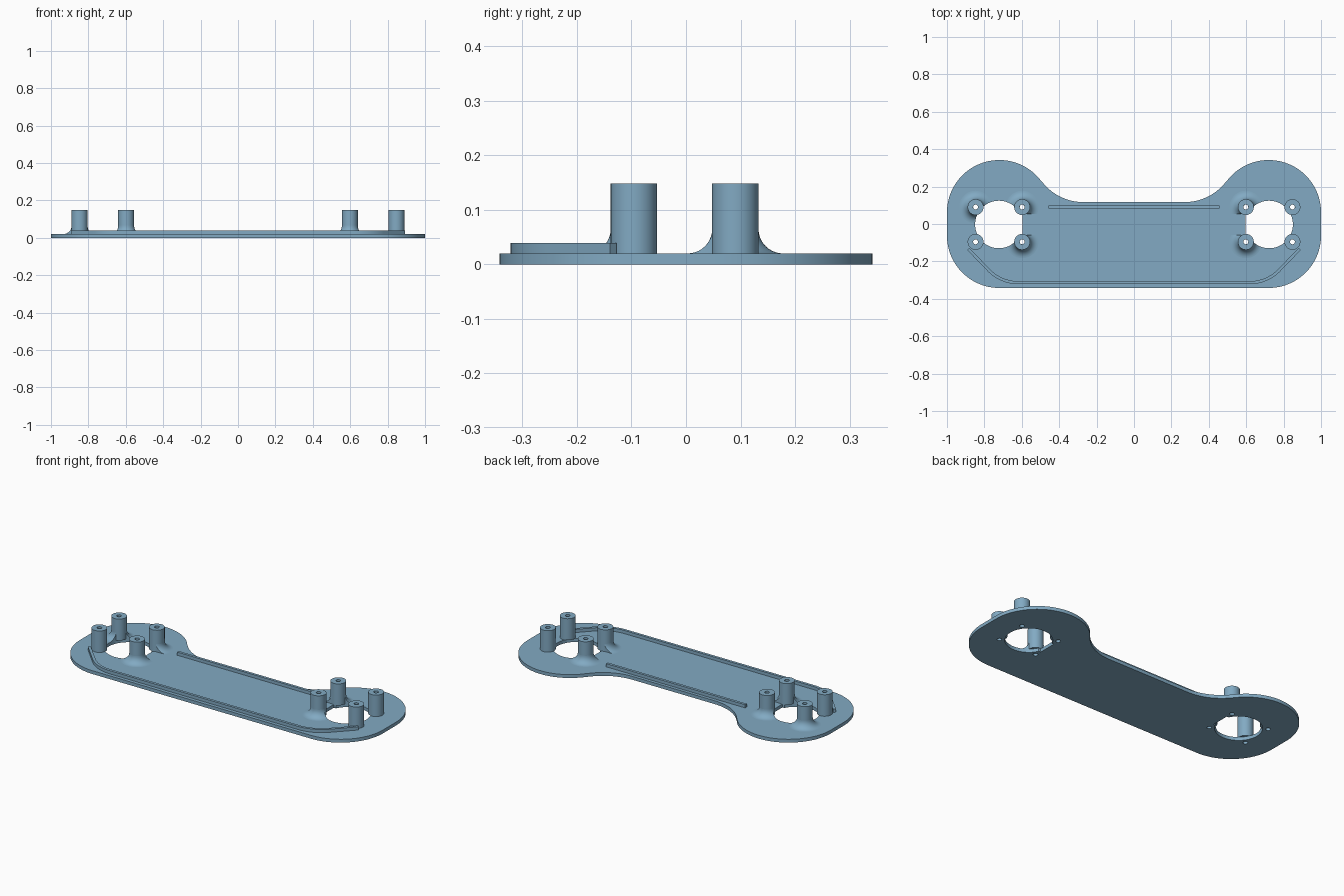
import bpy, bmesh, math
from mathutils import Vector

if "Cube" in bpy.data.objects:
    bpy.data.objects.remove(bpy.data.objects["Cube"])

T = 0.02                 # plate thickness
POST_R, BORE_R = 0.0425, 0.013
POST_TOP = 0.148
HOLE_X, HOLE_Y, HOLE_R = 0.7225, -0.0025, 0.127
POST_X, POST_Y = (0.598, 0.847), (0.0905, -0.0955)

blue = bpy.data.materials.new("steel blue")
blue.diffuse_color = (0.223, 0.402, 0.546, 1)
blue.use_nodes = True
blue.node_tree.nodes["Principled BSDF"].inputs["Base Color"].default_value = blue.diffuse_color


def finish(name, bm):
    bmesh.ops.recalc_face_normals(bm, faces=bm.faces)
    me = bpy.data.meshes.new(name)
    bm.to_mesh(me)
    bm.free()
    ob = bpy.data.objects.new(name, me)
    bpy.context.collection.objects.link(ob)
    me.materials.append(blue)
    return ob


def smooth(ob):
    bpy.ops.object.select_all(action='DESELECT')
    ob.select_set(True)
    bpy.context.view_layer.objects.active = ob
    bpy.ops.object.shade_smooth_by_angle(angle=math.radians(30))


def prism(name, pts, z0, z1):
    bm = bmesh.new()
    f = bm.faces.new([bm.verts.new((x, y, z0)) for x, y in pts])
    r = bmesh.ops.extrude_face_region(bm, geom=[f])
    bmesh.ops.translate(bm, vec=(0, 0, z1 - z0),
                        verts=[v for v in r['geom'] if isinstance(v, bmesh.types.BMVert)])
    return finish(name, bm)


def arc(cx, cy, r, a0, a1, n=24):
    return [(cx + r * math.cos(math.radians(a0 + (a1 - a0) * i / n)),
             cy + r * math.sin(math.radians(a0 + (a1 - a0) * i / n))) for i in range(n + 1)]


def lathe(name, profile, x, y, n=48):
    # closed (radius, height) profile turned about a vertical axis
    bm = bmesh.new()
    rings = [[bm.verts.new((x + r * math.cos(math.tau * i / n),
                            y + r * math.sin(math.tau * i / n), z)) for r, z in profile]
             for i in range(n)]
    m = len(profile)
    for i in range(n):
        a, b = rings[i], rings[(i + 1) % n]
        for j in range(m):
            k = (j + 1) % m
            bm.faces.new((a[j], b[j], b[k], a[k]))
    return finish(name, bm)


def cut(ob, cutters):
    for c in cutters:
        mod = ob.modifiers.new("cut", 'BOOLEAN')
        mod.operation, mod.solver, mod.object = 'DIFFERENCE', 'EXACT', c
    bpy.context.view_layer.update()
    me = bpy.data.meshes.new_from_object(ob.evaluated_get(bpy.context.evaluated_depsgraph_get()))
    ob.modifiers.clear()
    ob.data = me
    for c in cutters:
        bpy.data.objects.remove(c)


def opening(s):
    # round opening with a square notch towards the middle of the plate
    w = 0.055
    a = math.degrees(math.asin(w / HOLE_R))
    pts = arc(-HOLE_X, HOLE_Y, HOLE_R, a, 360 - a, 72)
    pts += [(-0.595, HOLE_Y - w), (-0.595, HOLE_Y + w)]
    return prism("opening_cutter", [(-s * x, y) for x, y in pts], -0.1, 0.3)


# plate: two round lobes joined by a waisted bar
half = [(-x, y) for x, y in arc(0.72, -0.062, 0.28, -90, 0)]
half += [(-x, y) for x, y in arc(0.72, 0.062, 0.28, 0, 143.2, 40)]
half += [(-x, y) for x, y in arc(0.27, 0.397, 0.28, -36.8, -90)][1:]
plate = prism("plate", half + [(-x, y) for x, y in reversed(half)], 0, T)
bores = [prism("bore_cutter", arc(s * x, y, BORE_R, 0, 345, 23), -0.1, 0.1)
         for s in (-1, 1) for x in POST_X for y in POST_Y]
cut(plate, [opening(-1), opening(1)] + bores)
smooth(plate)

# posts with a screw bore, some with a flared foot
F = 0.045
for s in (-1, 1):
    for x in POST_X:
        for y in POST_Y:
            post = lathe("post", [(BORE_R, T), (POST_R, T), (POST_R, POST_TOP),
                                  (BORE_R, POST_TOP)], s * x, y)
            smooth(post)
            inner = x < 0.7
            if not (inner or (s < 0 and y > 0)):
                continue
            prof = [(POST_R - 0.005, T - 0.001)]
            prof += [(POST_R + F, T - 0.001)]
            prof += arc(POST_R + F, T + F, F, 270, 180, 10)
            prof += [(POST_R - 0.005, T + F)]
            foot = lathe("post_foot", prof, s * x, y)
            cutters = [opening(s)]
            if inner:
                cutters.append(prism("gap_cutter", [(s * 0.45, -0.058), (s * 0.75, -0.058),
                                                    (s * 0.75, 0.053), (s * 0.45, 0.053)], -0.1, 0.3))
            cut(foot, cutters)
            smooth(foot)

# back rail
prism("back_rail", [(-0.458, 0.082), (0.458, 0.082), (0.458, 0.098), (-0.458, 0.098)], T - 0.001, 0.039)

# front rail: straight run with both ends swept up at 45 degrees
W = 0.008
cx, cy, R = 0.62, -0.0965, 0.217


def rail_side(r):
    d = (r - R) * math.sqrt(0.5)
    right = arc(cx, cy, r, -90, -45, 14) + [(0.886 + d, -0.1335 - d)]
    return [(-x, y) for x, y in reversed(right)] + right


rail = prism("front_rail", rail_side(R + W) + rail_side(R - W)[::-1], T - 0.001, 0.039)
smooth(rail)
